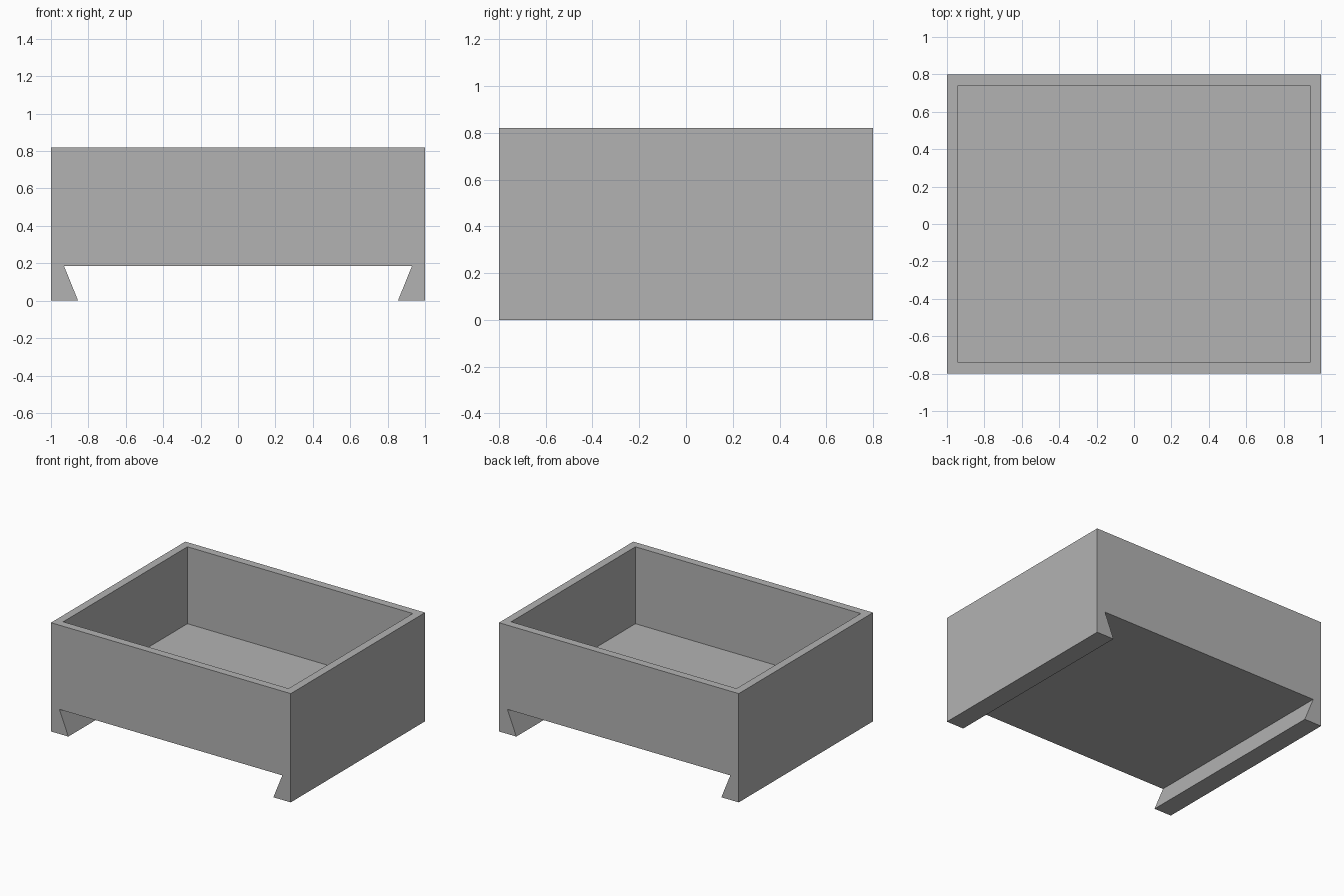
import bpy
import bmesh
from mathutils import Vector

cube = bpy.data.objects.get("Cube")
if cube:
    bpy.data.objects.remove(cube, do_unlink=True)

HEIGHT, HALF_DEPTH = 0.82, 0.8
WALL, FLOOR_Z = 0.06, 0.24

# Plain grey material
grey = bpy.data.materials.new("plain_grey")
grey.use_nodes = True
colour = (0.45, 0.45, 0.45, 1)
grey.diffuse_color = colour
grey.node_tree.nodes["Principled BSDF"].inputs["Base Color"].default_value = colour

# Half of the front outline, mirrored: top corner, outer foot, inner foot, undercut
half = [(1, HEIGHT), (1, 0), (0.855, 0), (0.93, 0.185)]
outline = half + [(-x, z) for x, z in reversed(half)]

# Dovetail body: extrude the outline from front to back
bm = bmesh.new()
front = bm.faces.new([bm.verts.new((x, -HALF_DEPTH, z)) for x, z in outline])
back = bmesh.ops.extrude_face_region(bm, geom=[front], use_keep_orig=True)["geom"]
bmesh.ops.translate(bm, vec=(0, 2 * HALF_DEPTH, 0),
                    verts=[v for v in back if isinstance(v, bmesh.types.BMVert)])
bmesh.ops.recalc_face_normals(bm, faces=bm.faces)

# Tray recess: inset the top to leave a rim, then sink it to the floor
top = next(f for f in bm.faces if all(v.co.z > HEIGHT - 0.01 for v in f.verts))
bmesh.ops.inset_region(bm, faces=[top], thickness=WALL, use_even_offset=True)
floor = bmesh.ops.extrude_discrete_faces(bm, faces=[top])["faces"][0]
bmesh.ops.translate(bm, vec=Vector((0, 0, FLOOR_Z - HEIGHT)), verts=floor.verts)
bmesh.ops.recalc_face_normals(bm, faces=bm.faces)

mesh = bpy.data.meshes.new("dovetail_tray")
bm.to_mesh(mesh)
bm.free()
mesh.materials.append(grey)
tray = bpy.data.objects.new("dovetail_tray", mesh)
bpy.context.collection.objects.link(tray)
